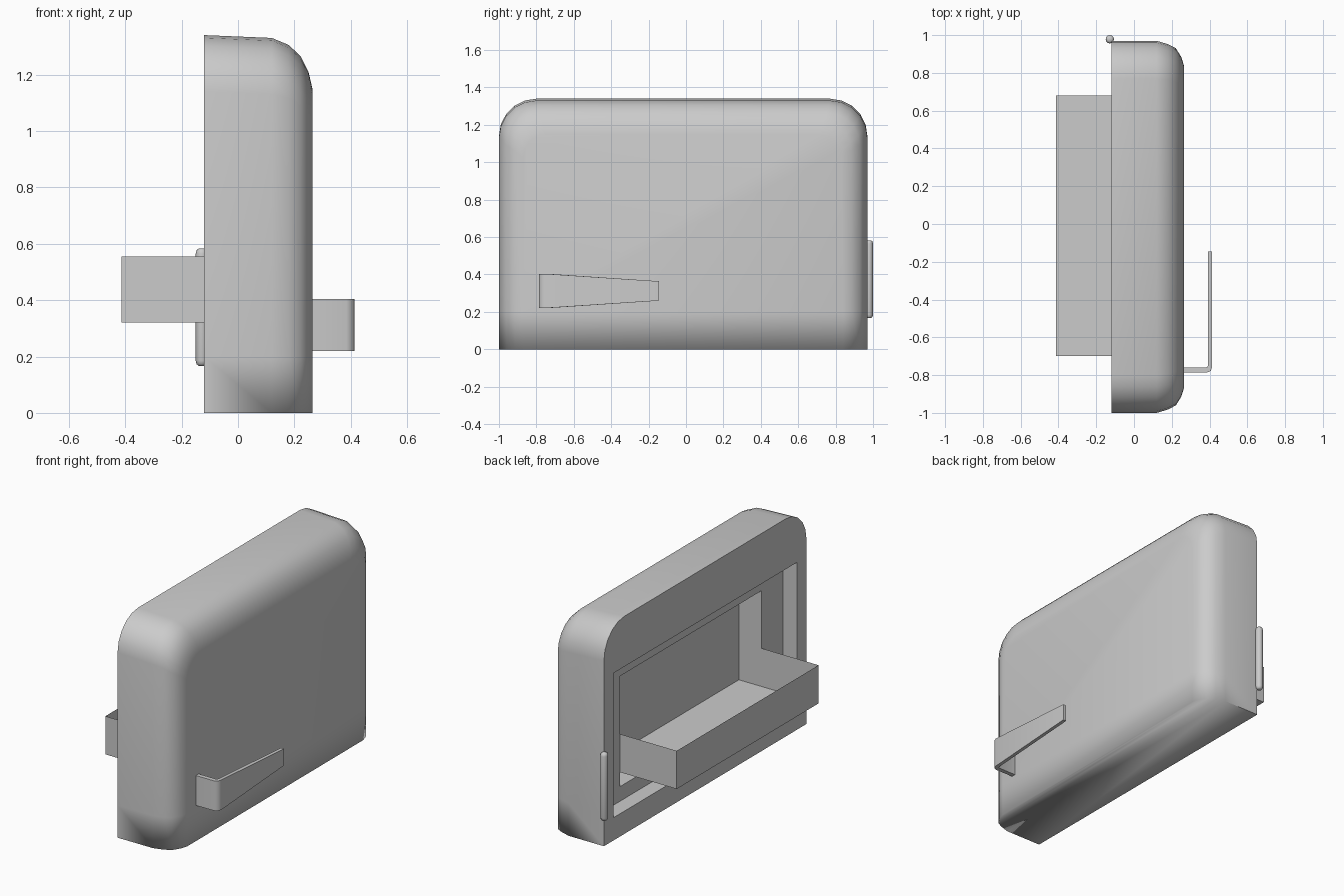
import bpy, bmesh, math

cube = bpy.data.objects.get("Cube")
if cube:
    bpy.data.objects.remove(cube, do_unlink=True)

grey = bpy.data.materials.new("light_grey")
COLOUR = (0.6, 0.6, 0.6, 1)
grey.diffuse_color = COLOUR
grey.use_nodes = True
grey.node_tree.nodes["Principled BSDF"].inputs["Base Color"].default_value = COLOUR

BACK = -0.12   # plane of the open inner side
LEDGE = -0.025  # plane of the step inside the recess
POCKET = 0.13  # deepest plane of the recess


def finish(name, bm, keep_sharp=lambda e: True):
    """Smooth the surface, keep hard corners, and add the object."""
    bmesh.ops.recalc_face_normals(bm, faces=bm.faces)
    for f in bm.faces:
        f.smooth = True
    for e in bm.edges:
        if len(e.link_faces) == 2 and e.calc_face_angle(0) > math.radians(50):
            e.smooth = not keep_sharp(e)
    mesh = bpy.data.meshes.new(name)
    bm.to_mesh(mesh)
    bm.free()
    mesh.materials.append(grey)
    obj = bpy.data.objects.new(name, mesh)
    bpy.context.collection.objects.link(obj)
    return obj


def bridge(bm, a, b):
    n = len(a)
    for i in range(n):
        bm.faces.new((a[i], a[(i + 1) % n], b[(i + 1) % n], b[i]))


def loop_edges(bm, ring):
    return [bm.edges.get((v, ring[i - 1])) for i, v in enumerate(ring)]


def arch(bm, x, inset, top):
    """Slab outline: square at the floor, rounded at both top corners."""
    r = 0.2 - inset * 0.6
    half = 0.985 - inset
    side = [(half, 0), (half, 0.2)]
    for i in range(6):
        t = math.radians(18 * i)
        side.append((half - r + r * math.cos(t), top - r + r * math.sin(t)))
    outline = side + [(-y, z) for y, z in reversed(side)]
    return [bm.verts.new((x, y - 0.015, z)) for y, z in outline]


def rect(bm, x, y0, y1, z0, z1):
    return [bm.verts.new((x, y, z)) for y, z in ((y1, z0), (y1, z1), (y0, z1), (y0, z0))]


# Door slab with a rounded outer edge
bm = bmesh.new()
rings = [arch(bm, *r) for r in ((BACK, 0, 1.34), (0.12, 0, 1.33), (0.18, 0.018, 1.305),
                                (0.222, 0.04, 1.265), (0.25, 0.085, 1.21), (0.264, 0.13, 1.15))]
for a, b in zip(rings, rings[1:]):
    bridge(bm, a, b)
bm.faces.new(rings[-1])

# Recess in the inner side: a square step, then a deeper pocket
steps = [rect(bm, *r) for r in ((BACK, -0.91, 0.875, 0.14, 1.03),
                                (LEDGE, -0.91, 0.875, 0.14, 1.03),
                                (LEDGE, -0.70, 0.68, 0.23, 0.91),
                                (POCKET, -0.70, 0.68, 0.23, 0.91))]
for a, b in zip(steps, steps[1:]):
    bridge(bm, a, b)
bm.faces.new(steps[-1])
bmesh.ops.triangle_fill(bm, edges=loop_edges(bm, rings[0]) + loop_edges(bm, steps[0]),
                        use_beauty=True)
# The floor edge stays soft on the outer side only
finish("door_slab", bm, lambda e: all(v.co.x < 0.14 for v in e.verts))

# Open-topped bin of thin sheet, with its floor reaching the back of the pocket
bm = bmesh.new()
inner, outer = [rect(bm, x, -0.70, 0.68, 0.32, 0.555) for x in (LEDGE, -0.413)]
deep = [bm.verts.new((POCKET, y, 0.32)) for y in (0.68, -0.70)]
bm.faces.new(outer)
bm.faces.new((inner[0], inner[1], outer[1], outer[0]))
bm.faces.new((inner[2], inner[3], outer[3], outer[2]))
bm.faces.new((inner[0], outer[0], outer[3], inner[3]))
bm.faces.new((deep[0], inner[0], inner[3], deep[1]))
finish("door_bin", bm)

# Handle: a tapered strip that leaves the slab and bends along it
bm = bmesh.new()
outside = [(0.24, -0.787), (0.385, -0.787), (0.406, -0.778), (0.414, -0.755), (0.414, -0.145)]
inside = [(0.24, -0.76), (0.38, -0.76), (0.388, -0.757), (0.393, -0.745), (0.393, -0.145)]


def handle_section(o, i):
    half = 0.092 - 0.04 * max(0, o[1] + 0.755) / 0.61
    return [bm.verts.new((x, y, 0.312 + s * half))
            for (x, y), s in ((o, -1), (o, 1), (i, 1), (i, -1))]


sections = [handle_section(o, i) for o, i in zip(outside, inside)]
for a, b in zip(sections, sections[1:]):
    bridge(bm, a, b)
bm.faces.new(sections[0])
bm.faces.new(sections[-1])
finish("door_handle", bm)

# Hinge pin with rounded ends
bm = bmesh.new()
R = 0.022
pin = []
for z, r in ((0.167, 0.012), (0.173, 0.019), (0.185, R), (0.565, R), (0.577, 0.019), (0.583, 0.012)):
    pin.append([bm.verts.new((-0.128 + r * math.cos(k * math.pi / 6),
                              0.978 + r * math.sin(k * math.pi / 6), z)) for k in range(12)])
for a, b in zip(pin, pin[1:]):
    bridge(bm, a, b)
bm.faces.new(pin[0])
bm.faces.new(pin[-1])
finish("hinge_pin", bm)
